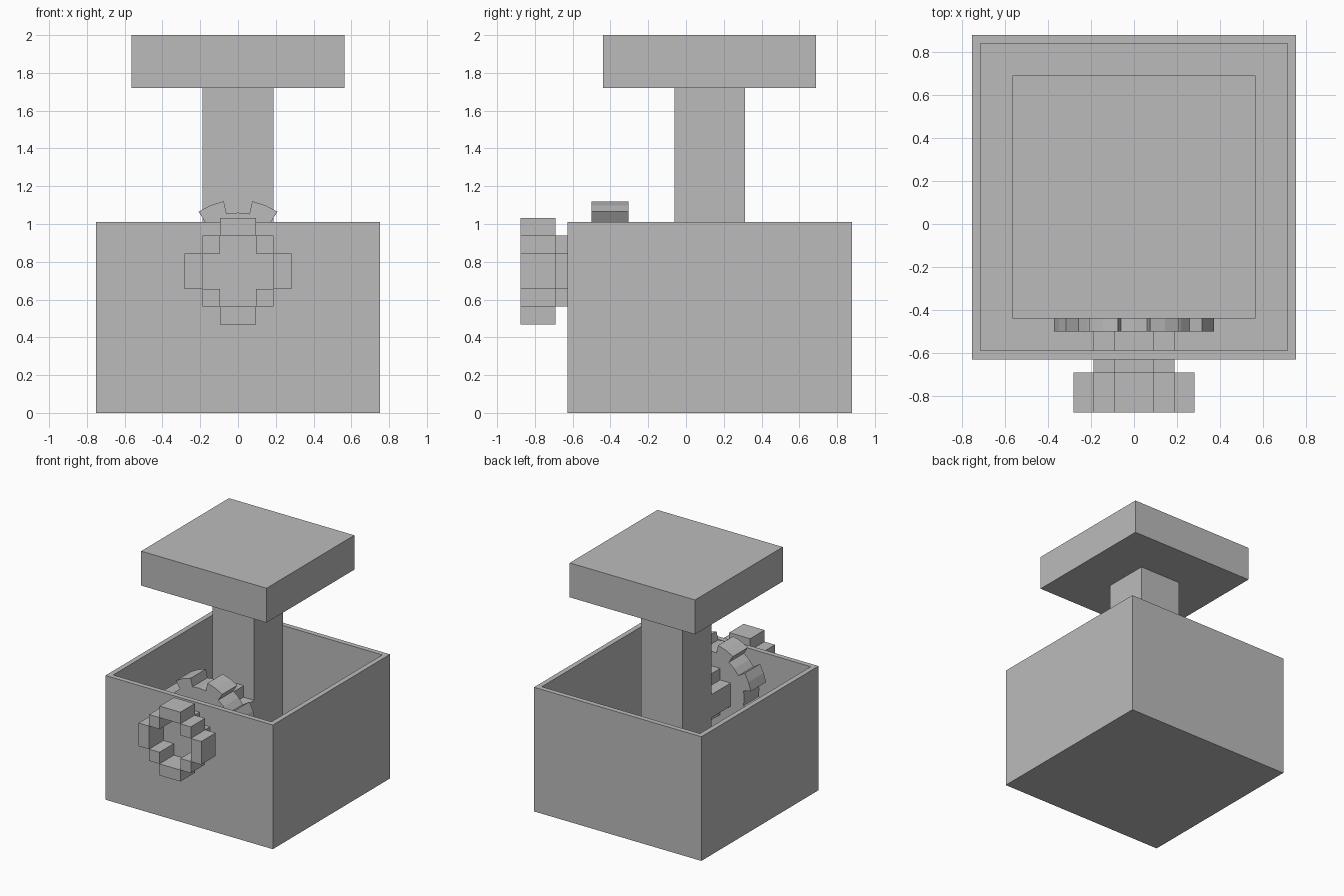
import bpy, bmesh, math

if "Cube" in bpy.data.objects:
    bpy.data.objects.remove(bpy.data.objects["Cube"])

grey = bpy.data.materials.new("plain grey")
grey.diffuse_color = (0.5, 0.5, 0.5, 1)
grey.use_nodes = True
grey.node_tree.nodes["Principled BSDF"].inputs["Base Color"].default_value = grey.diffuse_color

YC = 0.125          # centre of box, post and plate
ZC = 0.75           # axle height
U = 0.094           # small grid unit of axle and bush


def finish(name, bm):
    bmesh.ops.recalc_face_normals(bm, faces=bm.faces)
    me = bpy.data.meshes.new(name)
    bm.to_mesh(me)
    bm.free()
    me.materials.append(grey)
    ob = bpy.data.objects.new(name, me)
    bpy.context.collection.objects.link(ob)
    return ob


def add_box(bm, x0, x1, y0, y1, z0, z1):
    vs = bmesh.ops.create_cube(bm, size=1)["verts"]
    for v in vs:
        v.co = ((x0 + x1) / 2 + v.co.x * (x1 - x0),
                (y0 + y1) / 2 + v.co.y * (y1 - y0),
                (z0 + z1) / 2 + v.co.z * (z1 - z0))


def block(name, *dims):
    bm = bmesh.new()
    add_box(bm, *dims)
    return finish(name, bm)


def prism(name, outline, y0, y1):
    """Extrude an x-z outline along y."""
    bm = bmesh.new()
    face = bm.faces.new([bm.verts.new((x, y0, z)) for x, z in outline])
    new = bmesh.ops.extrude_face_region(bm, geom=[face])["geom"]
    for v in new:
        if isinstance(v, bmesh.types.BMVert):
            v.co.y = y1
    return finish(name, bm)


# open box: inset the top face and push it down to the floor
H, WALL, TOP = 0.753, 0.058, 1.01
bm = bmesh.new()
add_box(bm, -H, H, YC - H, YC + H, 0, TOP)
bm.normal_update()
top = max(bm.faces, key=lambda f: f.calc_center_median().z)
bmesh.ops.inset_region(bm, faces=[top], thickness=WALL)
inner = bmesh.ops.extrude_face_region(bm, geom=[top])["geom"]
for v in inner:
    if isinstance(v, bmesh.types.BMVert):
        v.co.z = WALL
if top.is_valid:
    bmesh.ops.delete(bm, geom=[top], context='FACES_ONLY')
finish("open_box", bm)

# post and pressing plate
block("post", -0.187, 0.187, YC - 0.187, YC + 0.187, WALL, 1.72)
block("top_plate", -0.564, 0.564, YC - 0.564, YC + 0.564, 1.72, 2.0)

# cross-shaped axle running from the bush to the post
quarter = [(2 * U, -U), (2 * U, U), (U, U)]
cross = []
for i in range(4):
    c, s = round(math.cos(i * math.pi / 2)), round(math.sin(i * math.pi / 2))
    cross += [(x * c - z * s, ZC + x * s + z * c) for x, z in quarter]
prism("cross_axle", cross, -0.69, -0.06)

# gear with eight teeth
outline = []
for i in range(8):
    mid = math.radians(45 * i + 22.5)
    for r, offs in ((0.31, (-11.25,)), (0.378, (-11, 0, 11)), (0.31, (11.25, 22.5))):
        for o in offs:
            a = mid + math.radians(o)
            outline.append((r * math.sin(a), ZC + r * math.cos(a)))
prism("gear", outline, -0.5, -0.305)

# bush on the front: four arms and four corner blocks round a cross-shaped hole
bm = bmesh.new()
Y0, Y1 = -0.875, -0.69
for s in (-1, 1):
    a, b = sorted((2 * U * s, 3 * U * s))
    add_box(bm, a, b, Y0, Y1, ZC - U, ZC + U)
    add_box(bm, -U, U, Y0, Y1, ZC + a, ZC + b)
    a, b = sorted((U * s, 2 * U * s))
    for t in (-1, 1):
        c, d = sorted((U * t, 2 * U * t))
        add_box(bm, a, b, Y0, Y1, ZC + c, ZC + d)
finish("front_bush", bm)
